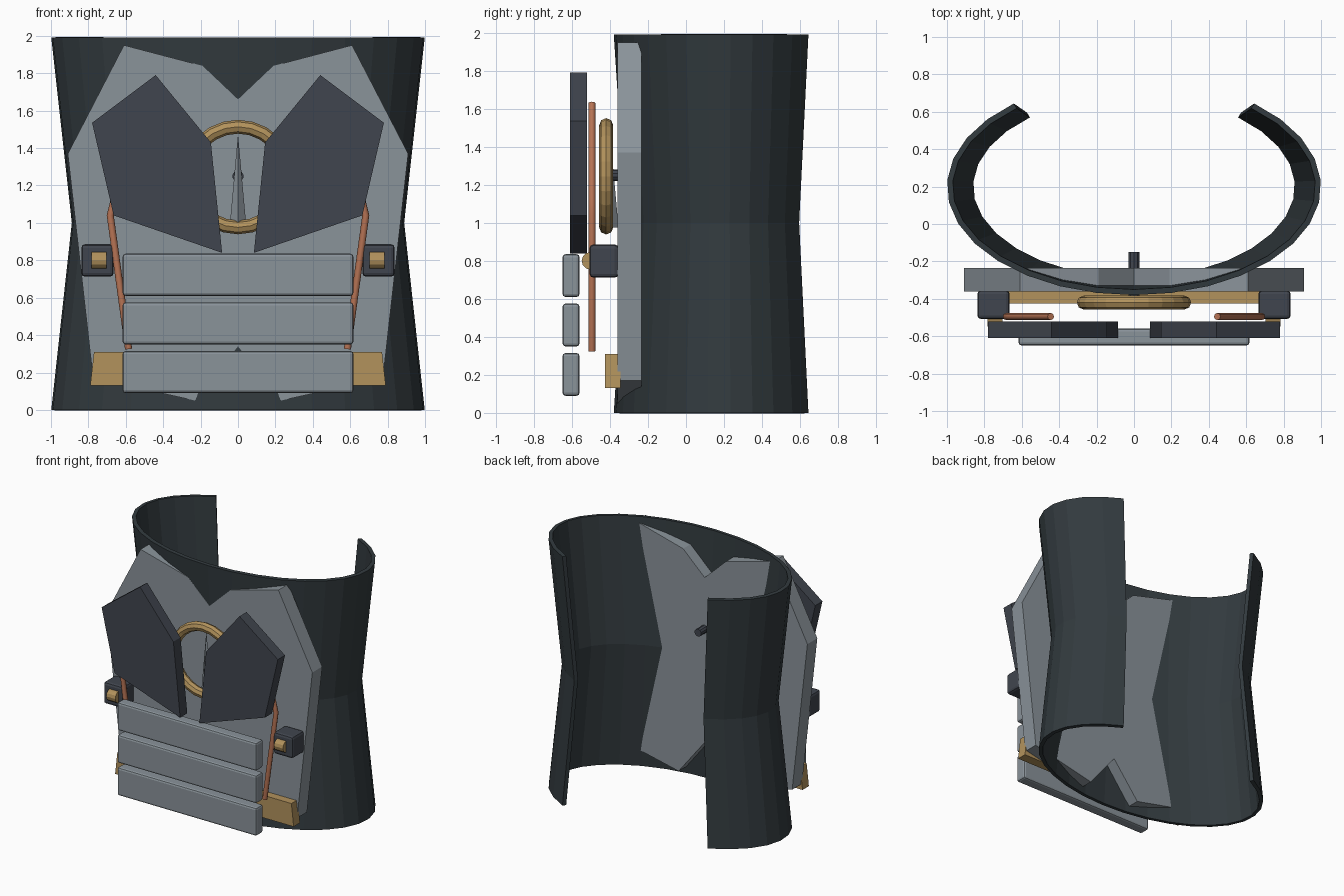
import bpy, bmesh, math
from mathutils import Matrix, Vector

if "Cube" in bpy.data.objects:
    bpy.data.objects.remove(bpy.data.objects["Cube"])


def material(name, rgb):
    m = bpy.data.materials.new(name)
    lin = [((c / 255 + 0.055) / 1.055) ** 2.4 for c in rgb]
    m.diffuse_color = (*lin, 1)
    m.use_nodes = True
    m.node_tree.nodes["Principled BSDF"].inputs["Base Color"].default_value = m.diffuse_color
    return m


SHELL = material("dark shell", (50, 58, 62))
PANEL = material("dark blue grey", (64, 69, 78))
STEEL = material("steel grey", (138, 147, 154))
BRASS = material("brass", (178, 146, 92))
COPPER = material("copper", (182, 115, 84))


def finish(name, bm, mat, bevel=0):
    bmesh.ops.recalc_face_normals(bm, faces=bm.faces)
    me = bpy.data.meshes.new(name)
    bm.to_mesh(me)
    bm.free()
    me.materials.append(mat)
    ob = bpy.data.objects.new(name, me)
    bpy.context.collection.objects.link(ob)
    if bevel:
        mod = ob.modifiers.new("bevel", 'BEVEL')
        mod.width = bevel
        mod.segments = 2
    return ob


def slab(name, pts, y0, y1, mat):
    """Outline in x, z extruded along y."""
    bm = bmesh.new()
    f = bm.faces.new([bm.verts.new((x, y0, z)) for x, z in pts])
    ext = bmesh.ops.extrude_face_region(bm, geom=[f])
    verts = [v for v in ext["geom"] if isinstance(v, bmesh.types.BMVert)]
    bmesh.ops.translate(bm, verts=verts, vec=(0, y1 - y0, 0))
    return finish(name, bm, mat)


def box(name, lo, hi, mat, bevel):
    bm = bmesh.new()
    lo, hi = Vector(lo), Vector(hi)
    m = Matrix.Translation((lo + hi) / 2) @ Matrix.Diagonal((*(hi - lo), 1))
    bmesh.ops.create_cube(bm, size=1, matrix=m)
    return finish(name, bm, mat, bevel)


def cone(name, loc, rot, r1, r2, depth, sides, mat):
    bm = bmesh.new()
    m = Matrix.Translation(loc) @ rot
    bmesh.ops.create_cone(bm, cap_ends=True, segments=sides, radius1=r1,
                          radius2=r2, depth=depth, matrix=m)
    return finish(name, bm, mat)


# Open waisted body shell
bm = bmesh.new()
N = 24
rings = []
for z, s in ((0, 1), (1, 0.89), (1.99, 1)):
    ring = []
    for i in range(N + 1):
        a = math.radians(130 + 280 * i / N)
        ring.append(bm.verts.new((s * math.cos(a), 0.2 + 0.58 * s * math.sin(a), z)))
    rings.append(ring)
for lo, hi in zip(rings, rings[1:]):
    for i in range(N):
        bm.faces.new((lo[i], lo[i + 1], hi[i + 1], hi[i]))
me = bpy.data.meshes.new("body_shell")
bm.to_mesh(me)
bm.free()
me.materials.append(SHELL)
shell = bpy.data.objects.new("body_shell", me)
bpy.context.collection.objects.link(shell)
solid = shell.modifiers.new("thickness", 'SOLIDIFY')
solid.thickness = 0.03
solid.offset = -1

# Chest plate, half outline mirrored
half = [(0.19, 1.84), (0.61, 1.95), (0.91, 1.37), (0.775, 0.17), (0.23, 0.05)]
plate = [(0, 1.66)] + half + [(0, 0.34)] + [(-x, z) for x, z in reversed(half)]
slab("chest_plate", plate, -0.36, -0.235, STEEL)

# Belt
slab("belt", [(-0.77, 0.31), (0.77, 0.31), (0.79, 0.13), (-0.79, 0.13)],
     -0.425, -0.345, BRASS)

# Belly bars
for i in range(3):
    z = 0.09 + 0.26 * i
    box(f"belly_bar_{i + 1}", (-0.617, -0.65, z), (0.617, -0.56, z + 0.225), STEEL, 0.016)

# Dial ring
bm = bmesh.new()
M, K = 24, 8
grid = []
for i in range(M):
    a = 2 * math.pi * i / M
    row = []
    for j in range(K):
        b = 2 * math.pi * j / K
        r = 0.269 + 0.037 * math.cos(b)
        row.append(bm.verts.new((r * math.cos(a), -0.42 + 0.037 * math.sin(b),
                                 1.245 + r * math.sin(a))))
    grid.append(row)
for i in range(M):
    for j in range(K):
        p, q = grid[i], grid[(i + 1) % M]
        bm.faces.new((p[j], q[j], q[(j + 1) % K], p[(j + 1) % K]))
finish("dial_ring", bm, BRASS)

# Dial pin and needle
cone("dial_pin", (0, -0.27, 1.25), Matrix.Rotation(math.pi / 2, 4, 'X'),
     0.03, 0.03, 0.24, 10, PANEL)
cone("dial_needle", (0, -0.40, 1.225), Matrix.Identity(4), 0.045, 0.0, 0.5, 4, STEEL)

for side, s in (("left", -1), ("right", 1)):
    # Front armour panels
    pts = [(0.44, 1.79), (0.78, 1.535), (0.665, 1.04), (0.085, 0.84), (0.145, 1.43)]
    slab(f"front_panel_{side}", [(s * x, z) for x, z in pts], -0.61, -0.52, PANEL)
    # Side clasps with brass rollers
    xs = sorted((s * 0.665, s * 0.838))
    box(f"clasp_{side}", (xs[0], -0.508, 0.712), (xs[1], -0.355, 0.886), PANEL, 0.02)
    cone(f"clasp_roller_{side}", (s * 0.742, -0.503, 0.80),
         Matrix.Rotation(math.pi / 2, 4, 'Y'), 0.046, 0.046, 0.08, 12, BRASS)
    # Copper pipes
    cu = bpy.data.curves.new(f"pipe_{side}", 'CURVE')
    cu.dimensions = '3D'
    cu.bevel_depth = 0.019
    cu.bevel_resolution = 2
    cu.use_fill_caps = True
    sp = cu.splines.new('POLY')
    path = [(0.445, 1.63), (0.66, 1.13), (0.683, 1.04), (0.585, 0.325)]
    sp.points.add(len(path) - 1)
    for p, (x, z) in zip(sp.points, path):
        p.co = (s * x, -0.495, z, 1)
    cu.materials.append(COPPER)
    ob = bpy.data.objects.new(f"pipe_{side}", cu)
    bpy.context.collection.objects.link(ob)
